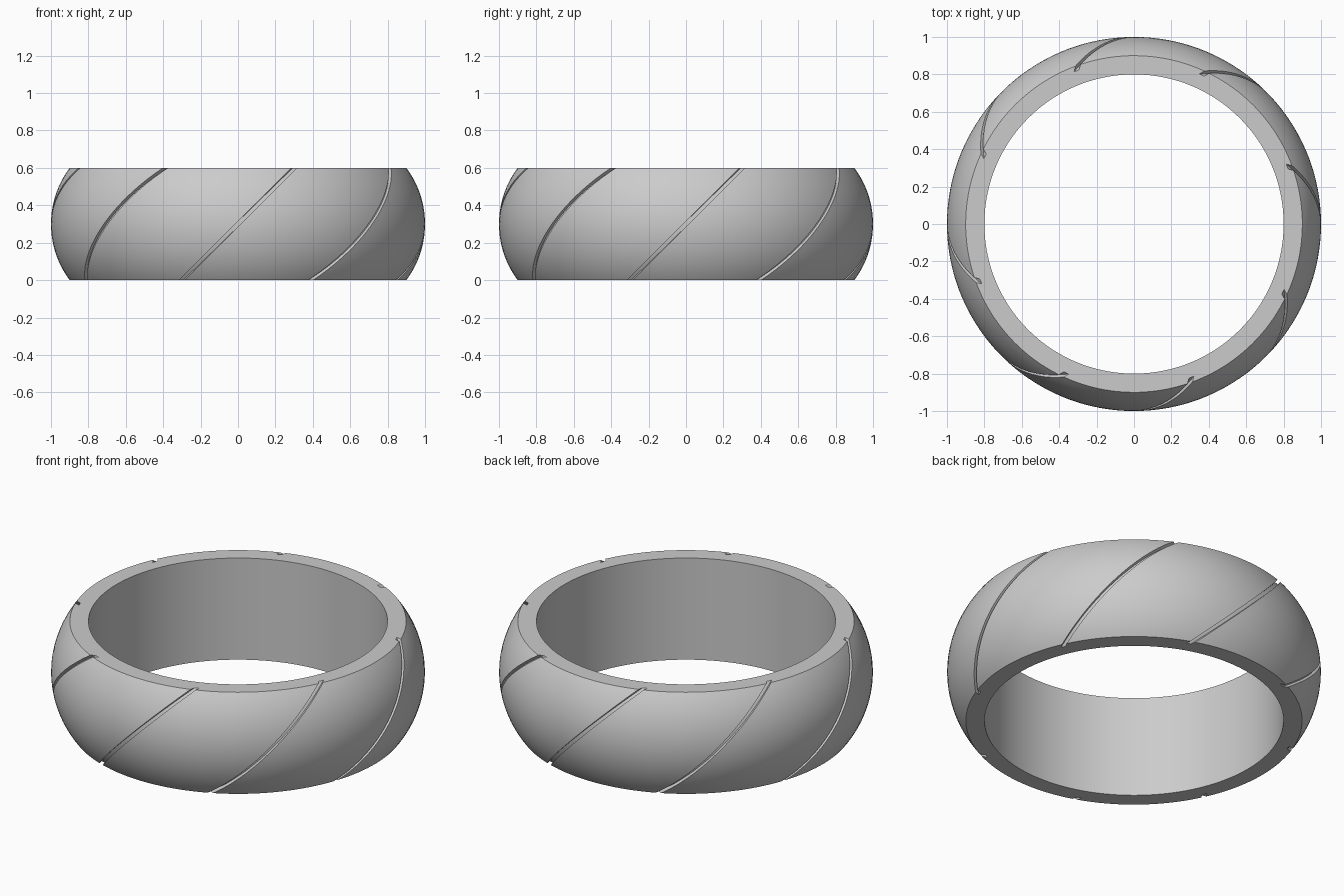
import bpy, bmesh, math

if "Cube" in bpy.data.objects:
    bpy.data.objects.remove(bpy.data.objects["Cube"])

HALF = 0.3                 # half the band height
ARC, ARC_C = 0.5, 0.5      # outer profile arc: radius and its centre's distance from the axis
INNER = 0.8                # bore radius
DEPTH, HALF_W = 0.02, 0.0145
GROOVES, COLS, ROWS, BORE_SEGS = 8, 18, 40, 144


def radius(dz, sink=0.0):
    return ARC_C + math.sqrt((ARC - sink) ** 2 - dz * dz)


def twist(dz):
    # grooves follow a plane tilted by 45 degrees
    return math.asin(dz / radius(dz))


def point(r, a, dz):
    return (r * math.sin(a), -r * math.cos(a), dz + HALF)


def outer_row(dz):
    """One level of the outer surface, dipping into every groove."""
    pts = []
    r, rf = radius(dz), radius(dz, DEPTH)
    h = HALF_W / r
    dz0 = dz * ARC / (ARC - DEPTH)     # groove walls stand square to the surface
    step = math.tau / GROOVES
    for g in range(GROOVES):
        a, b = g * step + twist(dz), g * step + twist(dz0)
        pts += [point(r, a - h, dz), point(rf, b - h, dz), point(rf, b + h, dz)]
        for c in range(COLS):
            pts.append(point(r, a + h + (step - 2 * h) * c / COLS, dz))
    return pts


def skin(bm, rows):
    """Join closed rings of points with quads; return the rings' vertices."""
    rings = [[bm.verts.new(p) for p in row] for row in rows]
    for lo, hi in zip(rings, rings[1:]):
        n = len(lo)
        for i in range(n):
            j = (i + 1) % n
            bm.faces.new((lo[i], lo[j], hi[j], hi[i]))
    return rings


def loop_edges(bm, ring):
    return [bm.edges.get((v, ring[(i + 1) % len(ring)])) for i, v in enumerate(ring)]


bm = bmesh.new()
# domed outside with slanted grooves
outer = skin(bm, [outer_row(HALF * (2 * i / ROWS - 1)) for i in range(ROWS + 1)])
# straight bore
bore = skin(bm, [[point(INNER, math.tau * i / BORE_SEGS, dz) for i in range(BORE_SEGS)]
                 for dz in (-HALF, HALF)])
# flat rims, top and bottom
for k, nz in ((0, -1), (-1, 1)):
    bmesh.ops.triangle_fill(bm, use_beauty=True, normal=(0, 0, nz),
                            edges=loop_edges(bm, outer[k]) + loop_edges(bm, bore[k]))
bmesh.ops.recalc_face_normals(bm, faces=bm.faces)

mesh = bpy.data.meshes.new("ring_band")
bm.to_mesh(mesh)
bm.free()
ring = bpy.data.objects.new("ring_band", mesh)
bpy.context.collection.objects.link(ring)

grey = bpy.data.materials.new("light grey")
grey.diffuse_color = (0.6, 0.6, 0.6, 1)
grey.use_nodes = True
grey.node_tree.nodes["Principled BSDF"].inputs["Base Color"].default_value = grey.diffuse_color
mesh.materials.append(grey)

bpy.context.view_layer.objects.active = ring
ring.select_set(True)
bpy.ops.object.shade_smooth_by_angle(angle=math.radians(30))
